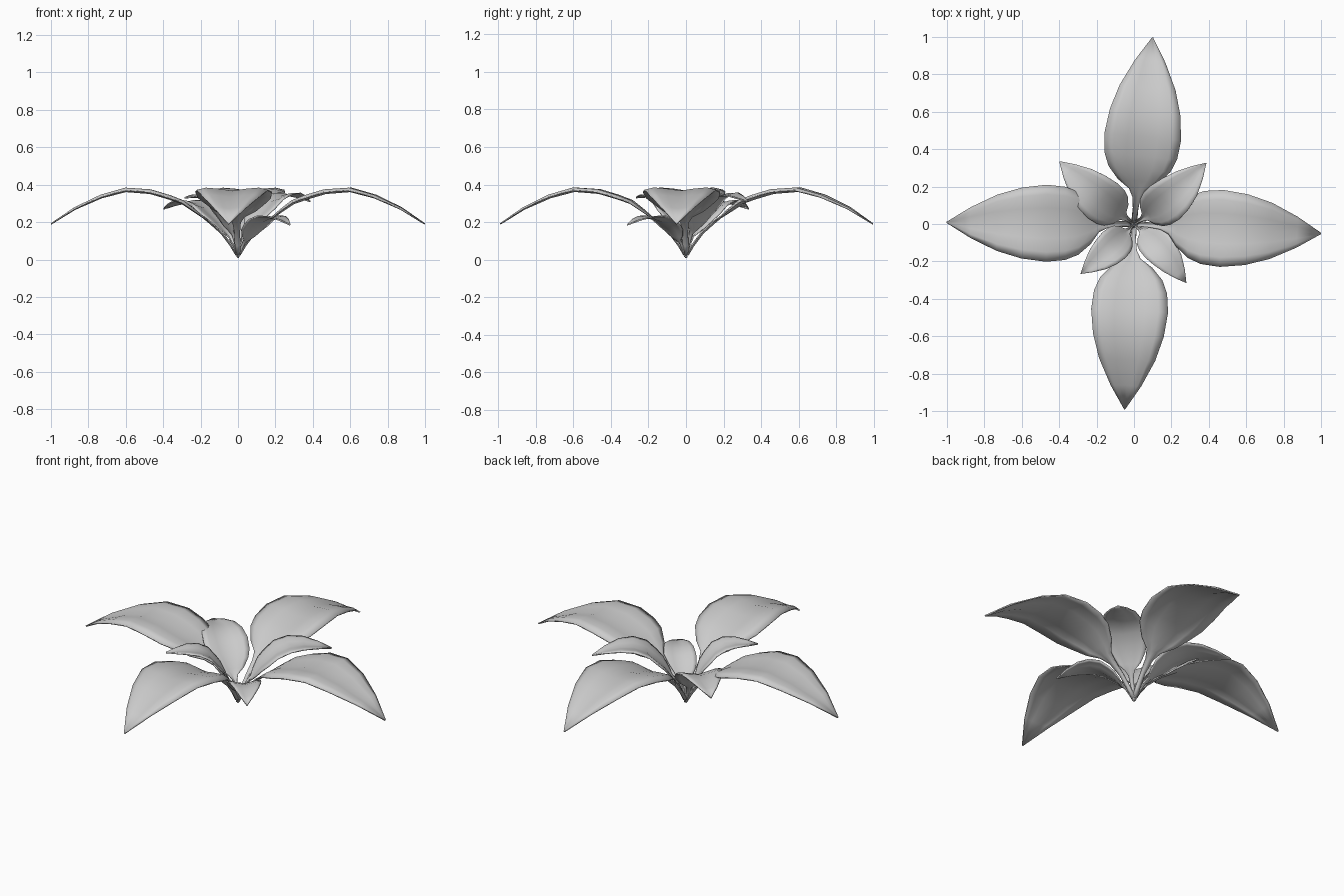
import bpy, bmesh, math

if "Cube" in bpy.data.objects:
    bpy.data.objects.remove(bpy.data.objects["Cube"])

# normalised leaf outline: (distance along leaf, half width relative to widest)
OUTLINE = [(.01, .07), (.04, .07), (.09, .07), (.15, .11), (.19, .22), (.235, .53), (.30, .81),
           (.37, .95), (.47, 1), (.6, .92), (.73, .73), (.87, .40), (1, .01)]
ACROSS = [-1, -.75, -.4, 0, .4, .75, 1]
LARGE = [(0, .005), (.03, .06), (.09, .14), (.18, .22), (.3, .3), (.45, .352),
         (.6, .364), (.75, .325), (.88, .265), (1, .19)]


def interp(keys, t):
    for (a, u), (b, v) in zip(keys, keys[1:]):
        if t <= b:
            return u + (v - u) * (t - a) / (b - a)
    return keys[-1][1]


def small_profile(peak, tip):
    d = peak - tip
    return [(0, .005), (.05, .2 * peak), (.1, .36 * peak), (.25, .66 * peak), (.42, .89 * peak),
            (.6, peak), (.8, peak - .28 * d), (1, tip)]


def leaf(name, angle, length, half, profile, bend=0.0, power=1.0, fold=(.06, .09, .03)):
    a = math.radians(angle)
    bm = bmesh.new()
    rows = []
    for s, w in OUTLINE:
        t = s ** power
        r, hw = t * length, w * half
        z0 = interp(profile, t)
        # slope of the midrib, so the fold lifts along the surface normal
        dz = (interp(profile, min(1, t + .02)) - interp(profile, max(0, t - .02))) / (.04 * length)
        n = math.hypot(1, dz)
        row = []
        for k in ACROSS:
            c = interp([(0, 0), (.4, fold[0]), (.75, fold[1]), (1, fold[2])], abs(k))
            lift = c * hw + (.008 * abs(k) if w < .2 and s < .5 else 0)
            rr, z = r - lift * dz / n, z0 + lift / n
            y = k * hw + bend * math.sin(math.pi * t)
            row.append(bm.verts.new((rr * math.cos(a) - y * math.sin(a),
                                     rr * math.sin(a) + y * math.cos(a), z)))
        rows.append(row)
    for p, q in zip(rows, rows[1:]):
        for i in range(len(ACROSS) - 1):
            bm.faces.new((p[i], q[i], q[i + 1], p[i + 1]))
    for f in bm.faces:
        f.smooth = True
    me = bpy.data.meshes.new(name)
    bm.to_mesh(me)
    bm.free()
    ob = bpy.data.objects.new(name, me)
    bpy.context.collection.objects.link(ob)
    m = ob.modifiers.new("thickness", 'SOLIDIFY')
    m.thickness = .007
    m.offset = 0


# four large drooping leaves
for side, ang, ln in (("right", -2.9, 1.0), ("back", 84.3, 1.0), ("left", 179.5, 1.0), ("front", 267.1, .99)):
    leaf("large_leaf_" + side, ang, ln, .205, LARGE)

# four small inner leaves
V = (.08, .15, .16)
leaf("small_leaf_back_right", 40.2, .505, .118, small_profile(.345, .31), -.02, 1.15, V)
leaf("small_leaf_back_left", 140, .52, .122, small_profile(.305, .27), .013, 1.15, V)
leaf("small_leaf_front_left", 223, .39, .092, small_profile(.335, .33), .01, 1.15, V)
leaf("small_leaf_front_right", 311.6, .42, .09, small_profile(.225, .185), .016, 1.15, V)
